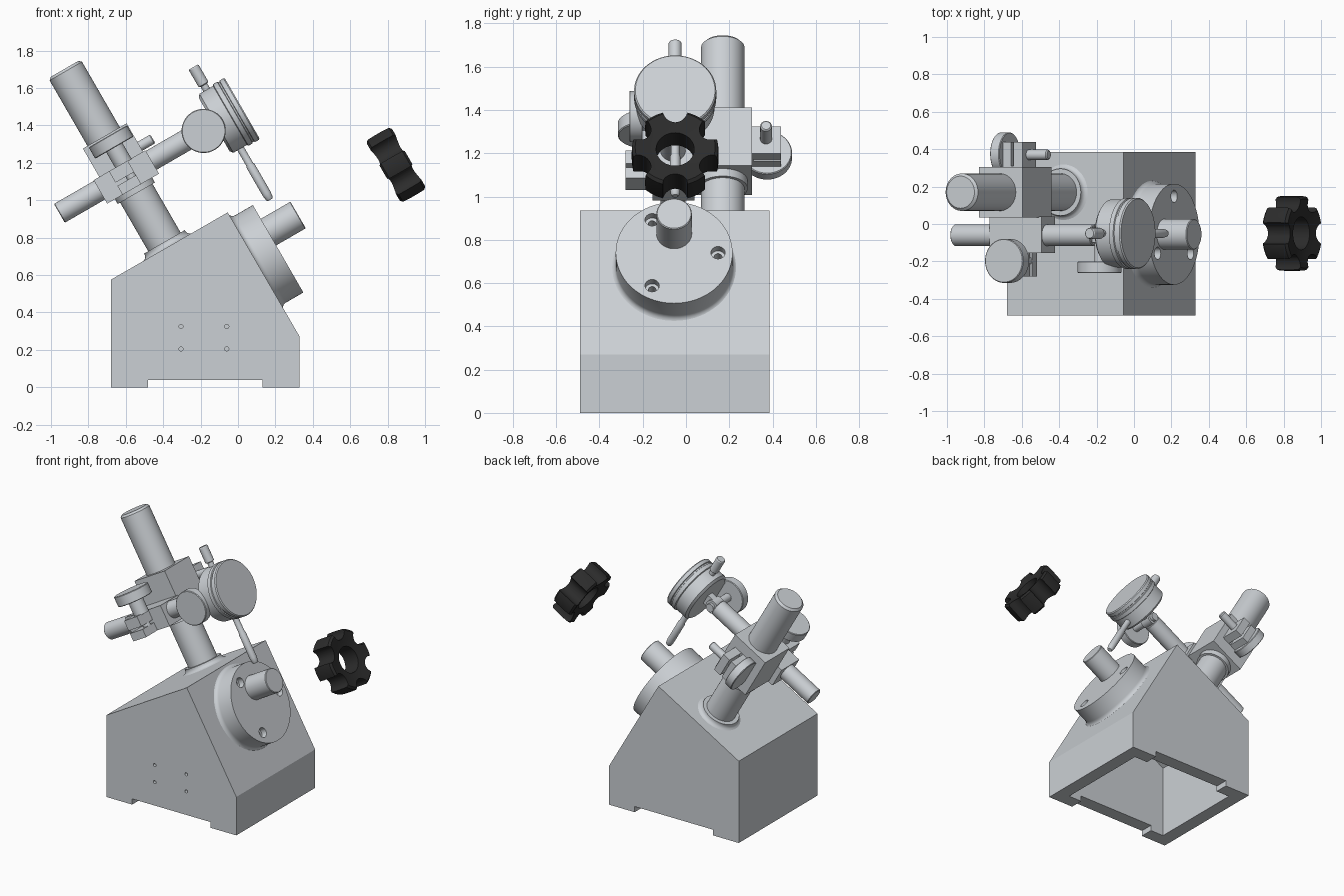
import bpy, bmesh, math
from mathutils import Matrix, Vector

old = bpy.data.objects.get("Cube")
if old:
    bpy.data.objects.remove(old, do_unlink=True)

# Tilted frame: x along the arm, z along the column
TILT = Matrix.Rotation(math.radians(-30), 4, 'Y')
LEVEL = Matrix.Identity(4)
AXES = {'x': Vector((1, 0, 0)), 'y': Vector((0, 1, 0)), 'z': Vector((0, 0, 1))}


def material(name, color):
    m = bpy.data.materials.new(name)
    m.use_nodes = True
    m.diffuse_color = color
    m.node_tree.nodes["Principled BSDF"].inputs["Base Color"].default_value = color
    return m


GREY = material("light grey metal", (0.6, 0.63, 0.66, 1))
BLACK = material("black plastic", (0.025, 0.025, 0.025, 1))


def finish(bm, name, frame, mat):
    bmesh.ops.remove_doubles(bm, verts=bm.verts, dist=1e-5)
    bmesh.ops.recalc_face_normals(bm, faces=bm.faces)
    bm.transform(frame)
    me = bpy.data.meshes.new(name)
    bm.to_mesh(me)
    bm.free()
    me.materials.append(mat)
    ob = bpy.data.objects.new(name, me)
    bpy.context.collection.objects.link(ob)
    return ob


def lathe(name, axis, at, profile, closed=False, frame=TILT, mat=GREY, steps=48):
    """Spin (radius, height) points round an axis through 'at'."""
    bm = bmesh.new()
    pts = list(profile)
    if not closed:
        pts = [(0, pts[0][1])] + pts + [(0, pts[-1][1])]
    vs = [bm.verts.new((r, 0, h)) for r, h in pts]
    es = [bm.edges.new(p) for p in zip(vs, vs[1:])]
    if closed:
        es.append(bm.edges.new((vs[-1], vs[0])))
    bmesh.ops.spin(bm, geom=vs + es, cent=(0, 0, 0), axis=(0, 0, 1),
                   angle=math.tau, steps=steps)
    turn = AXES['z'].rotation_difference(AXES[axis]).to_matrix().to_4x4()
    return finish(bm, name, frame @ Matrix.Translation(at) @ turn, mat)


def rod(name, axis, at, radius, low, high, bevel=0.0, **kw):
    prof = [(radius, low), (radius, high)]
    if bevel:
        prof = [(radius - bevel, low), (radius, low + bevel),
                (radius, high - bevel), (radius - bevel, high)]
    return lathe(name, axis, at, prof, **kw)


def prism(name, outline, y0, y1, frame=LEVEL):
    bm = bmesh.new()
    face = bm.faces.new([bm.verts.new((x, y0, z)) for x, z in outline])
    new = bmesh.ops.extrude_face_region(bm, geom=[face])["geom"]
    bmesh.ops.translate(bm, vec=(0, y1 - y0, 0),
                        verts=[g for g in new if isinstance(g, bmesh.types.BMVert)])
    return finish(bm, name, frame, GREY)


def box(name, x, y, z):
    return prism(name, [(x[0], z[0]), (x[1], z[0]), (x[1], z[1]), (x[0], z[1])],
                 y[0], y[1], TILT)


def cut(target, cutters):
    bpy.context.view_layer.objects.active = target
    for c in cutters:
        mod = target.modifiers.new("cut", 'BOOLEAN')
        mod.operation, mod.solver, mod.object = 'DIFFERENCE', 'EXACT', c
        bpy.ops.object.modifier_apply(modifier=mod.name)
        bpy.data.objects.remove(c, do_unlink=True)


# Hollow wedge base with feet and four small pin holes
base = prism("base", [(-.68, 0), (-.48, 0), (-.48, .04), (.13, .04), (.13, 0), (.33, 0),
                      (.33, .27), (-.055, .935), (-.68, .575)], -.49, .385)
hollow = prism("hollow", [(-.585, -.1), (.235, -.1), (.235, .243), (-.09, .806),
                          (-.585, .52)], -.395, .29)
pins = [rod("pin_hole", 'y', (x, -.49, z), .011, -.03, .03, frame=LEVEL, steps=16)
        for x in (-.305, -.06) for z in (.205, .325)]
cut(base, [hollow] + pins)

# Flange with a filleted foot and three counterbored holes
FY, FW = -.055, .534
fillet = [(.302 - .032 * math.sin(a), .448 - .032 * math.cos(a))
          for a in (i * math.pi / 12 for i in range(7))]
flange = lathe("flange", 'x', (0, FY, FW),
               [(.302, .4)] + fillet + [(.27, .556)], steps=72)
holes = []
for k in range(3):
    a = k * math.tau / 3
    spot = (.556, FY + .203 * math.cos(a), FW + .203 * math.sin(a))
    holes += [rod("counterbore", 'x', spot, .033, -.04, .05, steps=24),
              rod("screw_hole", 'x', spot, .018, -.09, .05, steps=24)]
cut(flange, holes)
rod("spindle", 'x', (0, FY, .637), .082, .5, .739, .004)

# Column with its filleted boss
rod("column", 'z', (.048, .17, 0), .1, .8, 1.938, .014)
lathe("column_boss", 'z', (.048, .17, 0),
      [(.15, .82), (.15, .837), (.138, .842), (.13, .85), (.126, .862), (.126, .87)])

# Clamp blocks for column and arm
box("column_clamp", (-.08, .19), (.035, .305), (1.21, 1.52))
rod("column_collar", 'z', (.048, .17, 0), .115, 1.17, 1.22)
box("arm_clamp", (-.115, .205), (-.155, .04), (1.2, 1.345))
front_ear = box("front_ear", (-.02, .095), (-.28, -.15), (1.2, 1.345))
cut(front_ear, [box("slot", (-.2, .3), (-.4, -.155), (1.255, 1.275))])
back_ear = box("back_ear", (.025, .145), (.3, .438), (1.3, 1.445))
cut(back_ear, [box("slot", (.075, .09), (.311, .6), (1.1, 1.6))])

# Thumbscrews
rod("front_thumbscrew_head", 'z', (.068, -.197, 0), .118, 1.44, 1.51, .004)
rod("front_thumbscrew_stem", 'z', (.068, -.197, 0), .05, 1.34, 1.46)
rod("front_thumbscrew_core", 'z', (.068, -.197, 0), .026, 1.21, 1.36)
rod("back_thumbscrew_head", 'x', (0, .375, 1.375), .115, -.03, .027, .004)
rod("back_thumbscrew_pin", 'x', (0, .37, 1.378), .027, .0, .27, .006)

# Arm with the joint that carries the dial
rod("arm", 'x', (0, -.06, 1.283), .058, -.362, .5, .004)
rod("joint_thumbscrew_head", 'y', (.526, 0, 1.279), .118, -.262, -.2, .004)
rod("joint_thumbscrew_stem", 'y', (.526, 0, 1.279), .028, -.21, .0)
rod("joint_eye", 'y', (.526, 0, 1.279), .045, -.1, -.02)
box("dial_lug", (.526, .61), (-.085, -.035), (1.245, 1.317))

# Dial gauge body, bezel, stems and plunger
lathe("dial_gauge", 'x', (0, -.05, 1.28),
      [(.165, .592), (.182, .606), (.182, .69), (.19, .694), (.19, .72), (.184, .723),
       (.184, .731), (.19, .734), (.19, .758), (.184, .765)], steps=72)
lathe("dial_stem", 'z', (.65, -.05, 0),
      [(.014, .782), (.02, .79), (.024, .82), (.024, .99), (.02, 1.0), (.02, 1.1),
       (.03, 1.105), (.03, 1.2)], steps=32)
lathe("dial_cap", 'z', (.65, -.05, 0),
      [(.02, 1.4), (.02, 1.49), (.03, 1.495), (.03, 1.596), (.026, 1.602)], steps=32)

# Six-lobed star knob: dished faces, through hole, scalloped rim
KU, KY, KW = 1.326, -.05, .608
half = [(.088, .058), (.12, .063), (.15, .071), (.185, .078), (.199, .066), (.201, .03)]
knob = lathe("star_knob", 'x', (KU, KY, KW),
             [(r, -h) for r, h in half] + half[::-1],
             closed=True, mat=BLACK, steps=60)
scallops = []
for k in range(6):
    a = math.radians(30 + 60 * k)
    scallops.append(rod("scallop", 'x', (KU, KY + .195 * math.cos(a), KW + .195 * math.sin(a)),
                        .057, -.2, .2, mat=BLACK, steps=32))
cut(knob, scallops)

# Smooth the round surfaces and keep edges crisp
bpy.ops.object.select_all(action='DESELECT')
for ob in bpy.context.collection.objects:
    if ob.type == 'MESH':
        ob.select_set(True)
bpy.context.view_layer.objects.active = base
bpy.ops.object.shade_smooth_by_angle(angle=math.radians(30))
